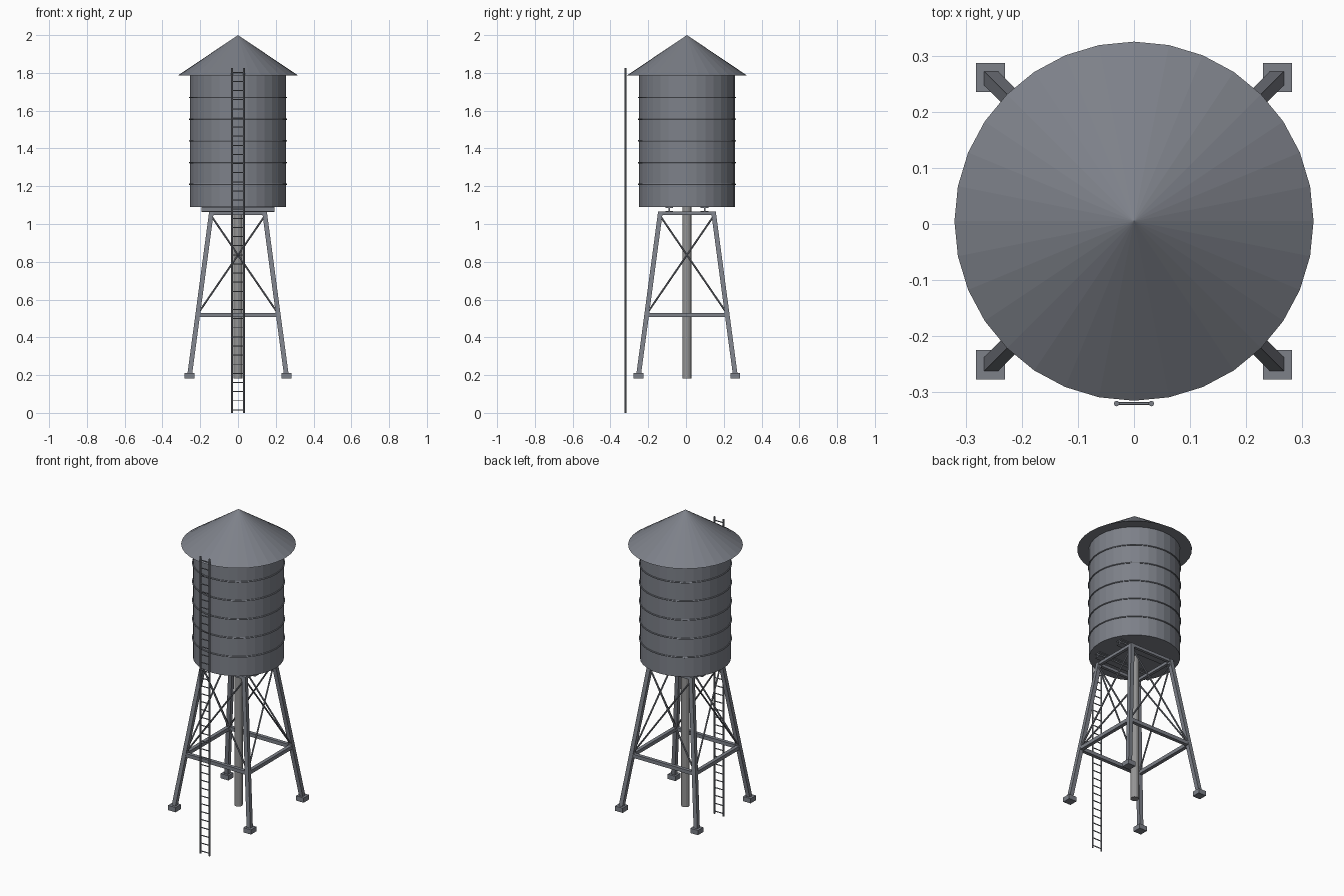
import bpy, bmesh, math
from mathutils import Vector

if "Cube" in bpy.data.objects:
    bpy.data.objects.remove(bpy.data.objects["Cube"])

CY = 0.005  # tower axis sits slightly behind the origin, ladder in front


def material(name, rgb):
    m = bpy.data.materials.new(name)
    m.diffuse_color = (*rgb, 1.0)
    m.use_nodes = True
    m.node_tree.nodes["Principled BSDF"].inputs["Base Color"].default_value = m.diffuse_color
    return m


STEEL = material("blue grey steel", (0.205, 0.218, 0.25))
PIPE = material("light grey pipe", (0.30, 0.30, 0.30))


def finish(name, bm, mat):
    bmesh.ops.recalc_face_normals(bm, faces=bm.faces[:])
    me = bpy.data.meshes.new(name)
    bm.to_mesh(me)
    bm.free()
    me.materials.append(mat)
    ob = bpy.data.objects.new(name, me)
    bpy.context.collection.objects.link(ob)
    return ob


def lathe(name, profile, mat, sides=32, closed=False):
    """Revolve (radius, z) points about the tower axis; zero radius gives a pole."""
    bm = bmesh.new()
    rings = []
    for r, z in profile:
        n = 1 if r == 0 else sides
        rings.append([bm.verts.new((r * math.cos(2 * math.pi * i / sides),
                                    CY + r * math.sin(2 * math.pi * i / sides), z))
                      for i in range(n)])
    pairs = list(zip(rings, rings[1:]))
    if closed:
        pairs.append((rings[-1], rings[0]))
    for a, b in pairs:
        for i in range(sides):
            j = (i + 1) % sides
            quad = [a[i % len(a)], a[j % len(a)], b[j % len(b)], b[i % len(b)]]
            bm.faces.new(list(dict.fromkeys(quad)))
    return finish(name, bm, mat)


def prism(bm, a, b, section):
    """Sweep a closed list of offset vectors from a to b."""
    lo = [bm.verts.new(Vector(a) + s) for s in section]
    hi = [bm.verts.new(Vector(b) + s) for s in section]
    n = len(section)
    for i in range(n):
        j = (i + 1) % n
        bm.faces.new((lo[i], lo[j], hi[j], hi[i]))
    bm.faces.new(lo[::-1])
    bm.faces.new(hi)


def rod(bm, a, b, r, sides=8, turn=0.0):
    q = (Vector(b) - Vector(a)).to_track_quat('Z', 'Y')
    prism(bm, a, b, [q @ Vector((r * math.cos(turn + 2 * math.pi * i / sides),
                                 r * math.sin(turn + 2 * math.pi * i / sides), 0))
                     for i in range(sides)])


def square(h):
    return [Vector((sx * h, sy * h, 0)) for sx, sy in ((-1, -1), (1, -1), (1, 1), (-1, 1))]


def leg_offset(z):
    """Distance of the leg centre line from the axis in x and y at height z."""
    return 0.256 + (z - 0.20) / 0.86 * (0.141 - 0.256)


CORNERS = [(-1, -1), (1, -1), (1, 1), (-1, 1)]


def corner(i, z, inset=0.0):
    sx, sy = CORNERS[i % 4]
    d = leg_offset(z) - inset
    return Vector((sx * d, CY + sy * d, z))


# Tank, roof and drain pipe
lathe("tank", [(0, 1.09), (0.254, 1.09), (0.254, 1.785), (0, 1.785)], STEEL)
lathe("roof", [(0, 1.785), (0.32, 1.785), (0, 2.0)], STEEL)
lathe("drain_pipe", [(0, 0.182), (0.024, 0.182), (0.024, 1.09), (0, 1.09)], PIPE, 16)

# Thin hoops round the tank
for k in range(5):
    z = 1.21 + 0.115 * k
    lathe(f"hoop_{k + 1}", [(0.256 + 0.004 * math.cos(t * math.pi / 3),
                             z + 0.004 * math.sin(t * math.pi / 3)) for t in range(6)],
          STEEL, closed=True)

# Legs and feet
for i in range(4):
    bm = bmesh.new()
    prism(bm, corner(i, 0.20), corner(i, 1.065), square(0.0125))
    finish(f"leg_{i + 1}", bm, STEEL)
    bm = bmesh.new()
    foot = corner(i, 0.20)
    foot.z = 0.182
    prism(bm, foot, foot + Vector((0, 0, 0.029)), square(0.026))
    finish(f"foot_{i + 1}", bm, STEEL)

# Horizontal frames joining the legs
for name, z, h in (("lower_frame", 0.518, 0.011), ("upper_frame", 1.056, 0.009)):
    bm = bmesh.new()
    for i in range(4):
        rod(bm, corner(i, z), corner(i + 1, z), h * math.sqrt(2), 4, math.pi / 4)
    finish(name, bm, STEEL)

# Crossed tie rods on each side
bm = bmesh.new()
for i in range(4):
    rod(bm, corner(i, 0.525), corner(i + 1, 1.045), 0.005)
    rod(bm, corner(i + 1, 0.525), corner(i, 1.045), 0.005)
finish("cross_braces", bm, STEEL)

# Two I-beams carrying the tank
half = [(0.02, 1.064), (0.02, 1.069), (0.004, 1.069),
        (0.004, 1.086), (0.02, 1.086), (0.02, 1.091)]
outline = half + [(-y, z) for y, z in reversed(half)]
for side, name in ((-1, "front_support_beam"), (1, "back_support_beam")):
    bm = bmesh.new()
    y = CY + side * 0.093
    prism(bm, (-0.192, y, 0), (0.192, y, 0), [Vector((0, p, z)) for p, z in outline])
    finish(name, bm, STEEL)

# Ladder
bm = bmesh.new()
for x in (-0.031, 0.031):
    rod(bm, (x, -0.32, 0), (x, -0.32, 1.825), 0.005)
finish("ladder_rails", bm, STEEL)
bm = bmesh.new()
for k in range(38):
    z = 0.016 + 0.0483 * k
    rod(bm, (-0.031, -0.32, z), (0.031, -0.32, z), 0.003, 6)
finish("ladder_rungs", bm, STEEL)
